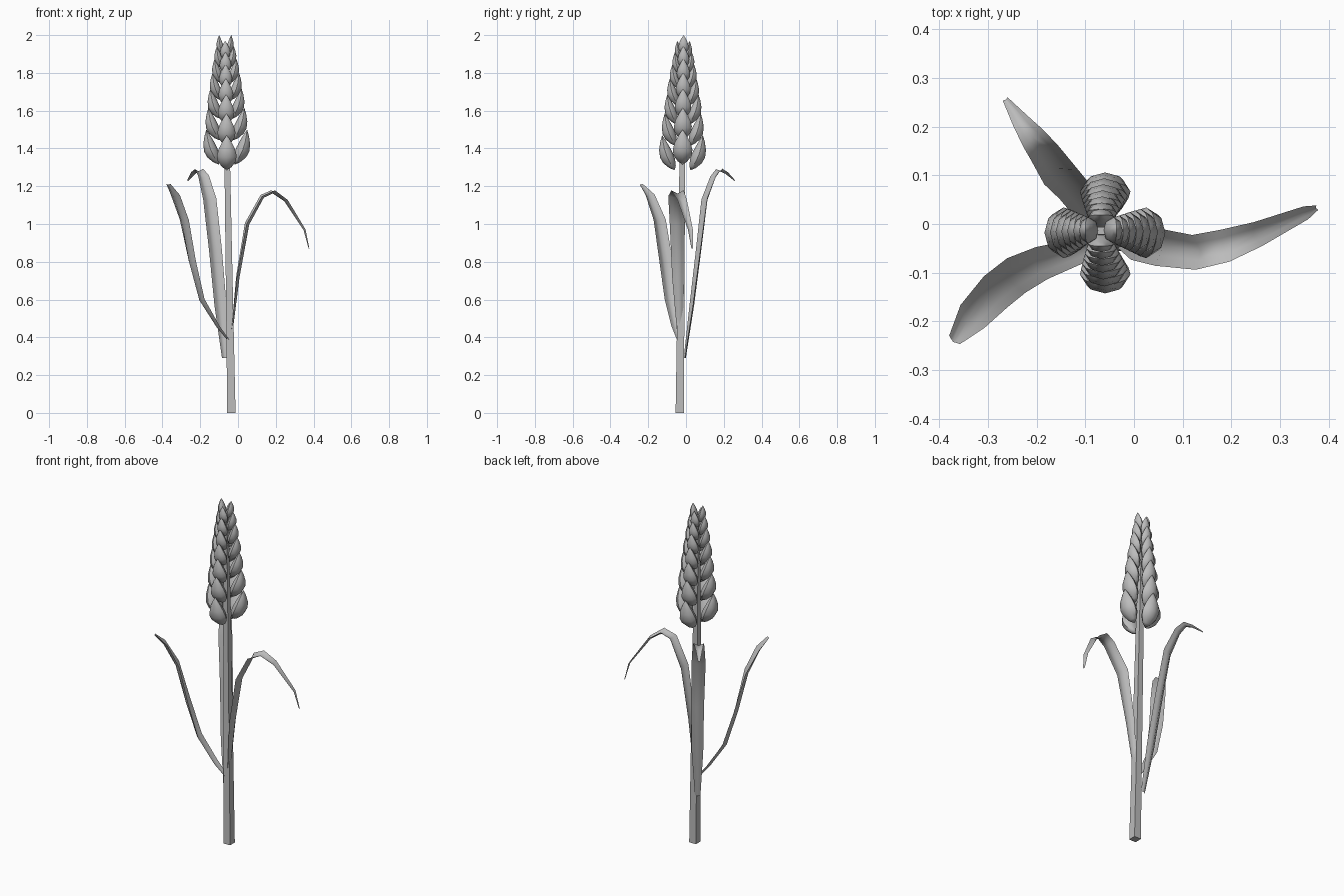
import bpy, bmesh, math
from mathutils import Vector, Matrix

cube = bpy.data.objects.get("Cube")
if cube:
    bpy.data.objects.remove(cube)

grey = bpy.data.materials.new("plain grey")
grey.use_nodes = True
grey.diffuse_color = (0.5, 0.5, 0.5, 1)
grey.node_tree.nodes["Principled BSDF"].inputs["Base Color"].default_value = (0.5, 0.5, 0.5, 1)


def finish(name, bm, angle):
    """Turn a bmesh into a named, shaded object."""
    bmesh.ops.recalc_face_normals(bm, faces=bm.faces)
    mesh = bpy.data.meshes.new(name)
    bm.to_mesh(mesh)
    bm.free()
    obj = bpy.data.objects.new(name, mesh)
    bpy.context.collection.objects.link(obj)
    mesh.materials.append(grey)
    bpy.ops.object.select_all(action='DESELECT')
    obj.select_set(True)
    bpy.context.view_layer.objects.active = obj
    bpy.ops.object.shade_smooth_by_angle(angle=math.radians(angle))
    return obj


def bridge(bm, rings, closed):
    """Join successive rows of vertices with quads."""
    for a, b in zip(rings, rings[1:]):
        n = len(a)
        for i in range(n if closed else n - 1):
            j = (i + 1) % n
            bm.faces.new((a[i], a[j], b[j], b[i]))


def axis(z):
    """Centre of the slightly leaning stalk at height z."""
    t = z / 2
    return Vector((-0.035 - 0.033 * t, -0.033 + 0.02 * t, z))


# Square, tapering stem
bm = bmesh.new()
rings = []
for z, half in ((0, 0.022), (0.7, 0.018), (1.3, 0.015), (1.93, 0.008)):
    rings.append([bm.verts.new(axis(z) + Vector((sx * half, sy * half, 0)))
                  for sx, sy in ((-1, -1), (1, -1), (1, 1), (-1, 1))])
bridge(bm, rings, True)
bm.faces.new(rings[0])
bm.faces.new(rings[-1])
finish("stem", bm, 30)

# Grain profile: height along the grain, radius fraction
PROFILE = ((0.1, 0.5), (0.28, 0.92), (0.45, 1.0), (0.65, 0.8), (0.85, 0.4))


def add_grain(bm, tip_z, angle, t):
    """Pointed grain leaning outward; t runs 0 at the bottom to 1 at the top."""
    length = 0.185 - 0.08 * t
    width = 0.052 - 0.025 * t
    depth = 0.036 - 0.018 * t
    reach = 0.108 - 0.076 * t
    out = Vector((math.cos(angle), math.sin(angle), 0))
    side = Vector((-out.y, out.x, 0))
    centre = axis(tip_z)
    tip = centre + out * reach
    base = centre + out * (0.042 - 0.032 * t) - Vector((0, 0, length))
    normal = side.cross(tip - base).normalized()
    rings = []
    for h, r in PROFILE:
        bulge = math.sin(math.pi * h) * depth * 0.4
        mid = base.lerp(tip, h) + normal * bulge
        rings.append([bm.verts.new(mid + side * math.cos(a) * width * r
                                   + normal * math.sin(a) * depth * r)
                      for a in (math.tau * k / 8 for k in range(8))])
    bridge(bm, rings, True)
    for point, ring in ((base, rings[0]), (tip, rings[-1])):
        v = bm.verts.new(point)
        for i in range(8):
            bm.faces.new((v, ring[i], ring[(i + 1) % 8]))


# Four columns of grains, the side columns set slightly higher
SIDE_TIPS = (1.5, 1.615, 1.715, 1.80, 1.875, 1.94, 2.0)
for name, angle, drop in (("left", 0, 0), ("right", math.pi, 0),
                          ("front", -math.pi / 2, 0.03), ("back", math.pi / 2, 0.03)):
    bm = bmesh.new()
    for i, z in enumerate(SIDE_TIPS):
        add_grain(bm, z - drop, angle, i / 6)
    finish(name + "_grains", bm, 50)


def add_leaf(name, path, widths, sides, sag):
    """Gutter-shaped blade along a path, its midrib sunk to the outside."""
    points = [Vector(p) for p in path]
    last = len(points) - 1
    bm = bmesh.new()
    rows = []
    for i, p in enumerate(points):
        tangent = (points[min(i + 1, last)] - points[max(i - 1, 0)]).normalized()
        side = Vector(sides[0]).lerp(Vector(sides[1]), i / last)
        side = (side - tangent * side.dot(tangent)).normalized()
        out = side.cross(tangent).normalized()
        w = widths[i]
        rows.append([bm.verts.new(p + side * w * s + out * (sag * w * (0.5 - abs(s))))
                     for s in (-1, -0.5, 0, 0.5, 1)])
    bridge(bm, rows, False)
    return finish(name, bm, 60)


# Three blades; side vectors run across the blade at its root and tip
add_leaf("left_leaf",
         ((-0.035, -0.033, 0.40), (0.0, -0.04, 0.72), (0.05, -0.045, 1.0),
          (0.13, -0.057, 1.145), (0.185, -0.045, 1.17), (0.25, -0.022, 1.125),
          (0.35, 0.022, 0.97), (0.375, 0.033, 0.87)),
         (0.012, 0.033, 0.04, 0.036, 0.034, 0.026, 0.014, 0.005),
         ((0, 1, 0), (-0.4, 1, 0)), 0.5)
add_leaf("right_leaf",
         ((-0.04, -0.03, 0.37), (-0.11, -0.055, 0.46), (-0.197, -0.083, 0.6),
          (-0.25, -0.11, 0.8), (-0.292, -0.145, 1.02), (-0.337, -0.195, 1.15),
          (-0.37, -0.24, 1.21)),
         (0.012, 0.025, 0.035, 0.04, 0.04, 0.034, 0.014),
         ((0.1, -1, 0), (0.75, -0.6, 0)), 0.5)
add_leaf("back_leaf",
         ((-0.07, -0.005, 0.29), (-0.095, 0.035, 0.57), (-0.122, 0.072, 0.86),
          (-0.153, 0.105, 1.13), (-0.185, 0.15, 1.25), (-0.207, 0.177, 1.285),
          (-0.232, 0.21, 1.27), (-0.264, 0.256, 1.23)),
         (0.016, 0.033, 0.036, 0.038, 0.032, 0.027, 0.018, 0.006),
         ((-1, -0.2, 0), (-0.8, -0.6, 0)), 0.5)
